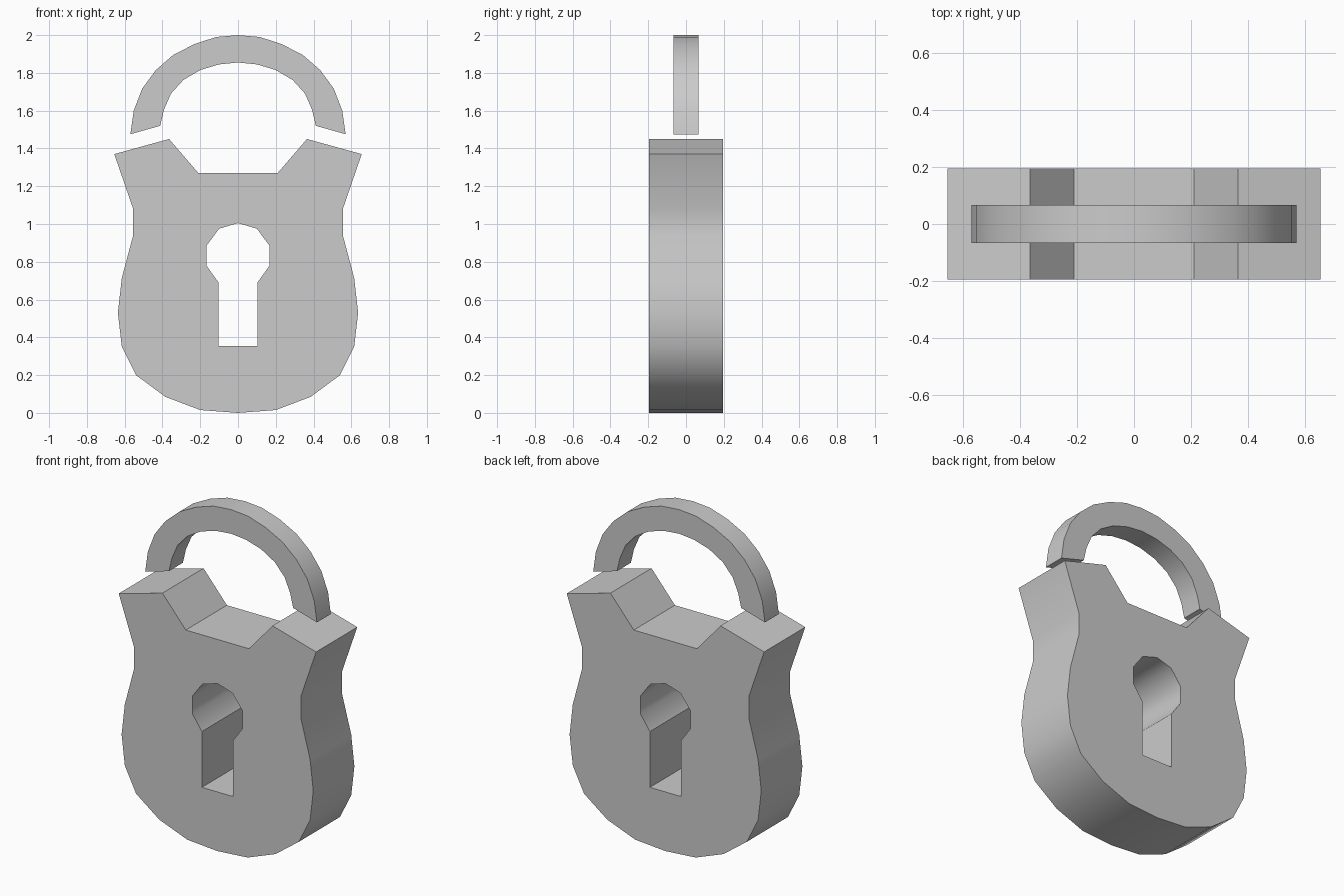
import bpy
import bmesh
import math

cube = bpy.data.objects.get("Cube")
if cube:
    bpy.data.objects.remove(cube, do_unlink=True)

grey = bpy.data.materials.new("plain_grey")
grey.use_nodes = True
colour = (0.6, 0.6, 0.6, 1)
grey.diffuse_color = colour
grey.node_tree.nodes["Principled BSDF"].inputs["Base Color"].default_value = colour


def mirrored(half):
    """Close a right-hand outline with its mirror image, sharing centre points."""
    return half + [(-x, z) for x, z in reversed(half) if x > 0]


def slab(name, loops, depth, sharp_at=()):
    """Fill nested outlines in the XZ plane and extrude them along y."""
    bm = bmesh.new()
    for loop in loops:
        verts = [bm.verts.new((x, -depth / 2, z)) for x, z in loop]
        for i, v in enumerate(verts):
            bm.edges.new((v, verts[i - 1]))
    bmesh.ops.triangle_fill(bm, edges=bm.edges[:], use_beauty=True)
    result = bmesh.ops.extrude_face_region(bm, geom=bm.faces[:], use_keep_orig=True)
    moved = [g for g in result["geom"] if isinstance(g, bmesh.types.BMVert)]
    bmesh.ops.translate(bm, verts=moved, vec=(0, depth, 0))
    bmesh.ops.recalc_face_normals(bm, faces=bm.faces[:])
    # Keep chosen profile corners crisp through the depth
    for e in bm.edges:
        a, b = (v.co for v in e.verts)
        if abs(a.y - b.y) > depth / 2:
            if any(math.hypot(abs(a.x) - x, a.z - z) < 0.01 for x, z in sharp_at):
                e.smooth = False
    mesh = bpy.data.meshes.new(name)
    bm.to_mesh(mesh)
    bm.free()
    mesh.materials.append(grey)
    obj = bpy.data.objects.new(name, mesh)
    bpy.context.collection.objects.link(obj)
    bpy.ops.object.select_all(action="DESELECT")
    obj.select_set(True)
    bpy.context.view_layer.objects.active = obj
    bpy.ops.object.shade_smooth_by_angle(angle=math.radians(42))
    return obj


# Lock body with notched top and a keyhole right through it
body_half = [(0, 0), (0.2, 0.015), (0.385, 0.085), (0.54, 0.2), (0.615, 0.35),
             (0.636, 0.53), (0.615, 0.715), (0.555, 0.94), (0.555, 1.08),
             (0.655, 1.37), (0.365, 1.45), (0.21, 1.27)]
neck = (0.103, 0.69)
keyhole_half = [(0, 1.005), (0.1, 0.975), (0.167, 0.885), (0.167, 0.78),
                neck, (0.103, 0.355)]
slab("lock_body", [mirrored(body_half), mirrored(keyhole_half)], 0.39, [neck])

# Floating shackle arch
outer = [(0, 2), (0.115, 1.99), (0.23, 1.953), (0.343, 1.895), (0.435, 1.815),
         (0.507, 1.717), (0.552, 1.6), (0.57, 1.475)]
inner = [(0.412, 1.52), (0.392, 1.605), (0.355, 1.69), (0.29, 1.762),
         (0.2, 1.815), (0.1, 1.845), (0, 1.855)]
slab("shackle", [mirrored(outer + inner)], 0.132)
